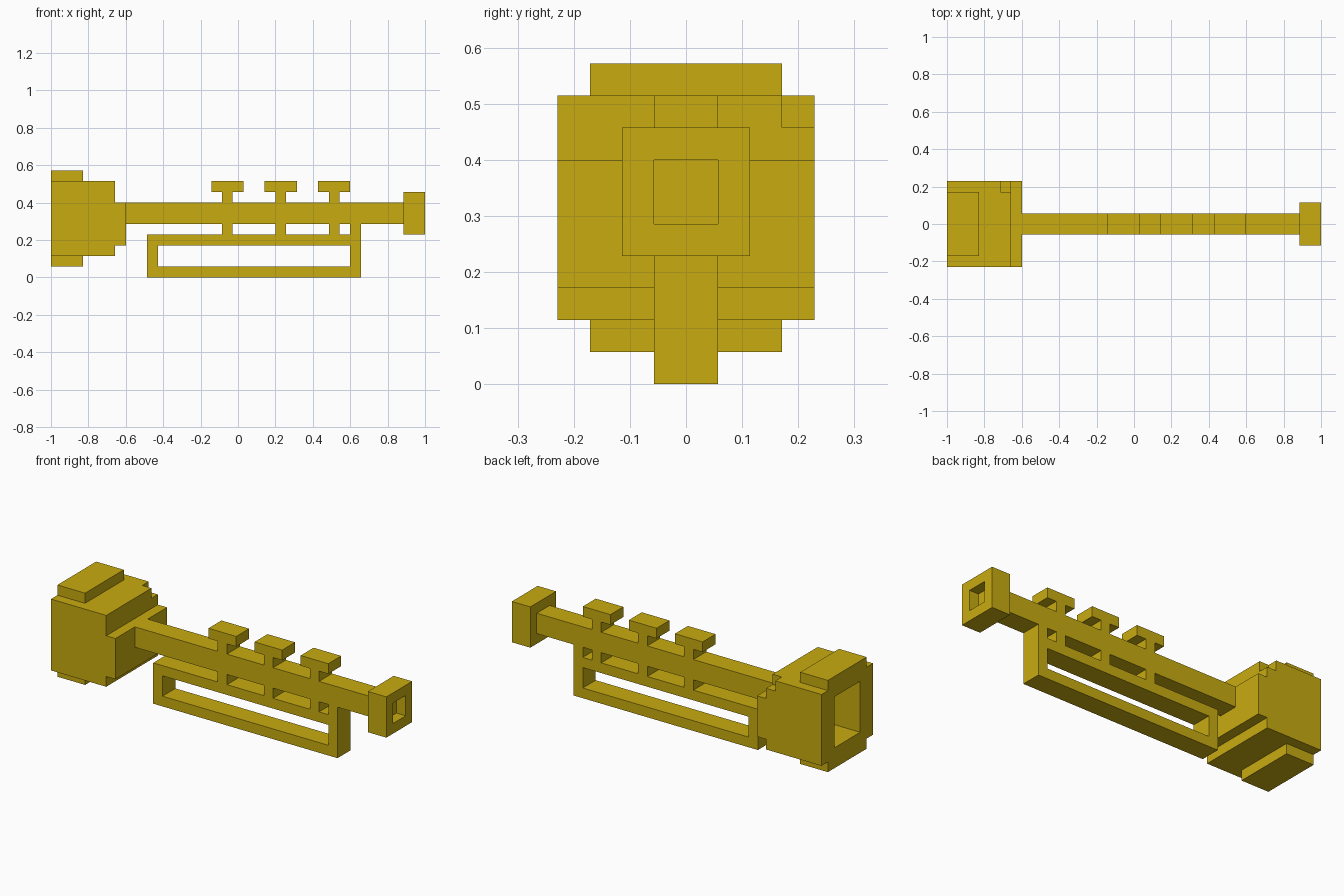
import bpy, bmesh
from mathutils import Vector

if "Cube" in bpy.data.objects:
    bpy.data.objects.remove(bpy.data.objects["Cube"])

U = 2 / 35  # one block unit; x runs 0..35, z runs 0..10, y is centred

brass = bpy.data.materials.new("brass yellow")
brass.diffuse_color = (0.58, 0.41, 0.005, 1)
brass.use_nodes = True
brass.node_tree.nodes["Principled BSDF"].inputs["Base Color"].default_value = brass.diffuse_color


def place(x, y, z):
    return Vector(((x - 17.5) * U, y * U, z * U))


def finish(name, bm):
    bmesh.ops.recalc_face_normals(bm, faces=bm.faces)
    mesh = bpy.data.meshes.new(name)
    bm.to_mesh(mesh)
    bm.free()
    mesh.materials.append(brass)
    obj = bpy.data.objects.new(name, mesh)
    bpy.context.collection.objects.link(obj)
    return obj


def add_box(bm, x0, x1, half_y, z0, z1):
    verts = bmesh.ops.create_cube(bm, size=1)["verts"]
    for v in verts:
        c = v.co
        v.co = place(x1 if c.x > 0 else x0, half_y if c.y > 0 else -half_y,
                     z1 if c.z > 0 else z0)


def boxes(name, *dims):
    bm = bmesh.new()
    for d in dims:
        add_box(bm, *d)
    return finish(name, bm)


def hollow_box(name, dims, side, half_y, z0, z1, depth):
    """Box with a rectangular recess in its -x or +x end."""
    bm = bmesh.new()
    add_box(bm, *dims)
    bm.normal_update()
    face = max(bm.faces, key=lambda f: side * f.calc_center_median().x)
    bmesh.ops.inset_individual(bm, faces=[face], thickness=U * 0.5)
    mid = face.calc_center_median()
    for v in face.verts:
        v.co.y = half_y * U if v.co.y > mid.y else -half_y * U
        v.co.z = z1 * U if v.co.z > mid.z else z0 * U
    inner = bmesh.ops.extrude_discrete_faces(bm, faces=[face])["faces"][0]
    for v in inner.verts:
        v.co.x -= side * depth * U
    return finish(name, bm)


def profile_yz(name, points, x0, x1):
    bm = bmesh.new()
    face = bm.faces.new([bm.verts.new(place(x0, y, z)) for y, z in points])
    ext = bmesh.ops.extrude_face_region(bm, geom=[face])["geom"]
    for v in ext:
        if isinstance(v, bmesh.types.BMVert):
            v.co.x += (x1 - x0) * U
    return finish(name, bm)


# Bell: hollow horn, notched back wall, rim plates and throat
hollow_box("bell", (0, 5, 4, 2, 9), -1, 2, 3, 8, 5 - 0.02)
profile_yz("bell_back",
           [(-4, 2), (4, 2), (4, 8), (3, 8), (3, 9), (-4, 9)], 5, 6)
boxes("bell_rim", (0, 3, 3, 9, 10), (0, 3, 3, 1, 2))
boxes("bell_throat", (6, 7, 4, 3, 7))

# Main tube and mouthpiece
boxes("lead_pipe", (7, 33, 1, 5, 7))
hollow_box("mouthpiece", (33, 35, 2, 4, 8), 1, 1, 5, 7, 1)

# Lower tubing loop, joined to the main tube at the right
boxes("tubing_loop",
      (9, 29, 1, 0, 1), (9, 28, 1, 3, 4),
      (9, 10, 1, 1, 3), (28, 29, 1, 1, 5))

# Three valves: cap, upper stem and lower stem
for i in range(3):
    x = 15 + 5 * i
    boxes(f"valve_{i + 1}", (x, x + 3, 1, 8, 9),
          (x + 1, x + 2, 1, 7, 8), (x + 1, x + 2, 1, 4, 5))
